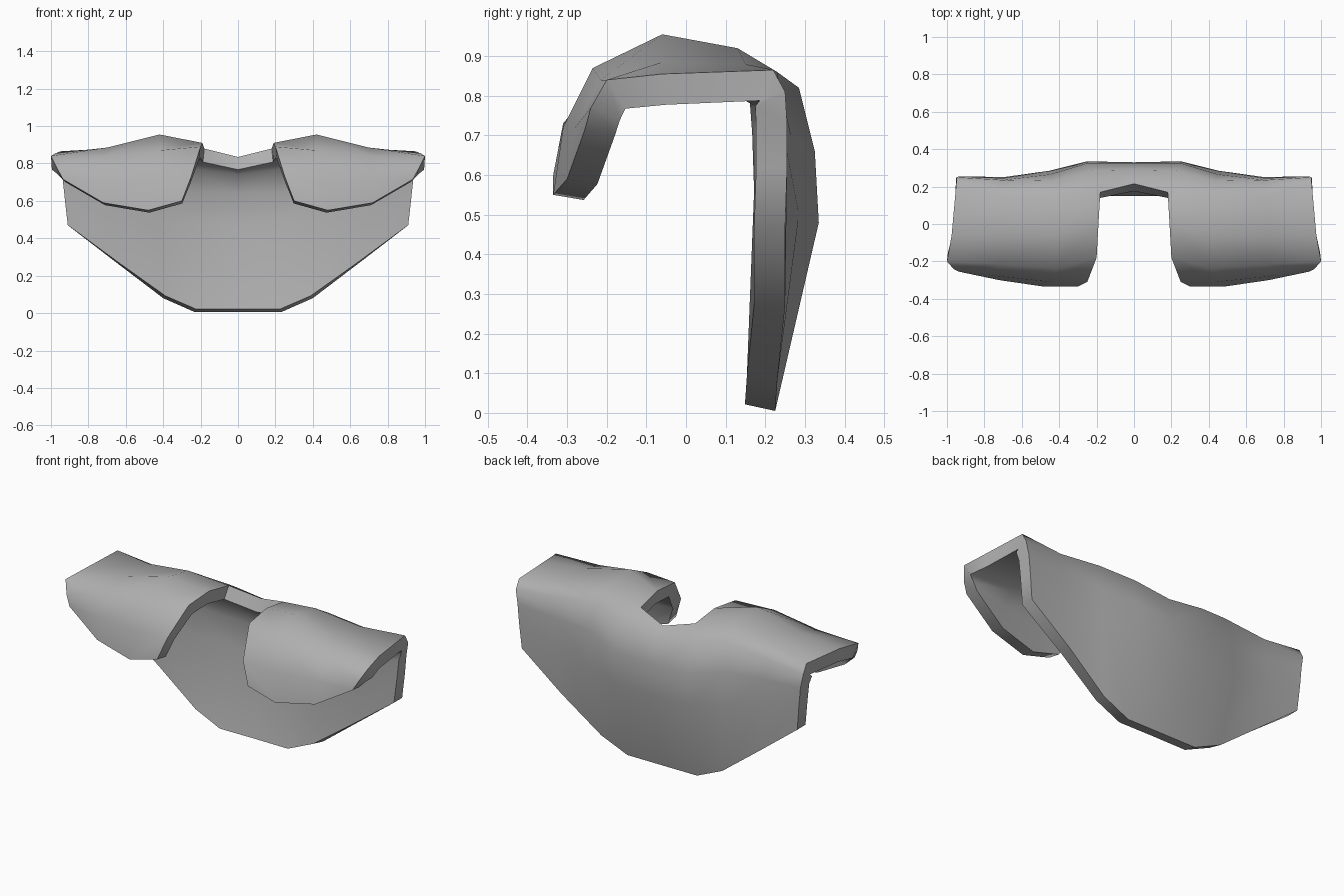
import bpy, bmesh, math

if "Cube" in bpy.data.objects:
    bpy.data.objects.remove(bpy.data.objects["Cube"])

# Outer surface rows of one half, from the back hem up to the collar (centre to side)
back_rows = [
    [(0, .225, .005), (.23, .225, .005), (.40, .23, .08), (.65, .25, .27), (.91, .25, .47)],
    [(0, .330, .46), (.25, .335, .48), (.45, .285, .50), (.70, .25, .56), (.925, .255, .62)],
    [(0, .325, .65), (.25, .325, .66), (.45, .265, .70), (.70, .245, .71), (.935, .255, .73)],
    [(0, .290, .79), (.23, .285, .82), (.43, .23, .86), (.70, .235, .83), (.95, .25, .81)],
    [(0, .215, .835), (.18, .17, .88), (.42, .13, .92), (.70, .15, .88), (.95, .22, .865)],
]
# Shoulder and chest rows, from the neck opening out to the side
front_rows = [
    [(.19, 0, .91), (.42, -.06, .955), (.70, -.06, .885), (.975, -.06, .855)],
    [(.20, -.18, .89), (.42, -.235, .87), (.72, -.215, .84), (1.0, -.20, .84)],
    [(.25, -.31, .73), (.44, -.31, .72), (.72, -.28, .72), (.965, -.24, .77)],
    [(.30, -.335, .60), (.48, -.335, .55), (.72, -.30, .59), (.935, -.255, .715)],
]

cloth = bpy.data.materials.new("grey_cloth")
cloth.diffuse_color = (.43, .43, .43, 1)
cloth.use_nodes = True
cloth.node_tree.nodes["Principled BSDF"].inputs["Base Color"].default_value = cloth.diffuse_color

# Shell surface; the centre column stops at the collar
bm = bmesh.new()
grid = [[bm.verts.new(p) for p in row] for row in back_rows]
grid += [[None] + [bm.verts.new(p) for p in row] for row in front_rows]
for low, high in zip(grid, grid[1:]):
    for c in range(4):
        quad = (low[c], high[c], high[c + 1], low[c + 1])
        if None not in quad:
            bm.faces.new(quad)
mesh = bpy.data.meshes.new("shoulder_mantle")
bm.to_mesh(mesh)
bm.free()
mesh.materials.append(cloth)
mantle = bpy.data.objects.new("shoulder_mantle", mesh)
bpy.context.collection.objects.link(mantle)

# Other half, then thickness towards the body
mirror = mantle.modifiers.new("mirror", 'MIRROR')
mirror.use_clip = True
solid = mantle.modifiers.new("thickness", 'SOLIDIFY')
solid.thickness = .078
solid.offset = -1
solid.use_even_offset = True

# Smooth cloth with a crisp rim
bpy.context.view_layer.objects.active = mantle
mantle.select_set(True)
for name in ("mirror", "thickness"):
    bpy.ops.object.modifier_apply(modifier=name)
bpy.ops.object.shade_smooth_by_angle(angle=math.radians(65))
